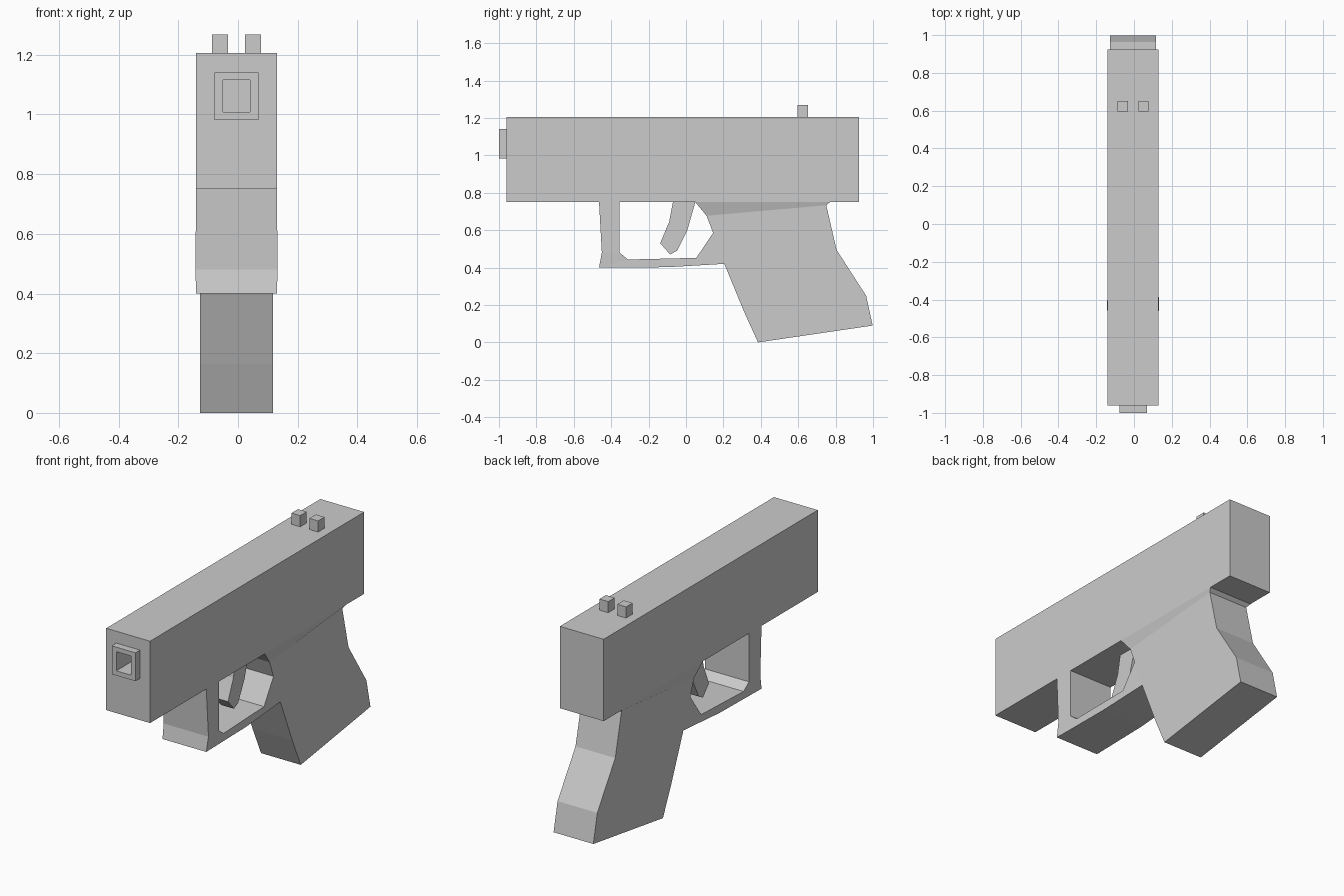
import bpy, bmesh

if "Cube" in bpy.data.objects:
    bpy.data.objects.remove(bpy.data.objects["Cube"])

CX = -0.005  # the body sits slightly off the x axis


def finish(name, bm):
    bmesh.ops.recalc_face_normals(bm, faces=bm.faces[:])
    mesh = bpy.data.meshes.new(name)
    bm.to_mesh(mesh)
    bm.free()
    obj = bpy.data.objects.new(name, mesh)
    bpy.context.collection.objects.link(obj)
    return obj


def box(name, x, y, z):
    bm = bmesh.new()
    bmesh.ops.create_cube(bm, size=1)
    for v in bm.verts:
        v.co = [(a + b) / 2 + c * (b - a) for (a, b), c in zip((x, y, z), v.co)]
    return finish(name, bm)


def plate(name, points, regions):
    """Side regions mirrored about CX and bridged; points are (y, z, half width)."""
    bm = bmesh.new()
    left, right = [[bm.verts.new((CX + s * w, y, z)) for y, z, w in points]
                   for s in (-1, 1)]
    for r in regions:
        for side in (left, right):
            bm.faces.new([side[i] for i in r])
    edges = [(a, b) for r in regions for a, b in zip(r, r[1:] + r[:1])]
    for a, b in edges:
        if (b, a) not in edges:
            bm.faces.new((left[a], left[b], right[b], right[a]))
    return finish(name, bm)


def cut(obj, cutter):
    mod = obj.modifiers.new("bore", 'BOOLEAN')
    mod.operation = 'DIFFERENCE'
    mod.solver = 'EXACT'
    mod.object = cutter
    bpy.context.view_layer.objects.active = obj
    bpy.ops.object.modifier_apply(modifier=mod.name)


# Slide and muzzle with a square bore
slide = box("slide", (-0.14, 0.13), (-0.96, 0.925), (0.75, 1.206))
muzzle = box("muzzle", (-0.078, 0.068), (-1.0, -0.96), (0.982, 1.14))
bore = box("bore_cutter", (-0.05, 0.04), (-1.1, -0.75), (1.008, 1.115))
bore.hide_render = True
cut(slide, bore)
cut(muzzle, bore)
bpy.data.objects.remove(bore)

# Pair of rear sights
for side, x in (("left", -0.06), ("right", 0.05)):
    box("rear_sight_" + side, (x - 0.027, x + 0.027), (0.595, 0.652), (1.206, 1.268))

# Trigger guard and grip in one body, flaring to the slide at the top
T, G = 0.135, 0.1225
frame = [
    (-0.465, 0.75, T), (-0.45, 0.48, 0.138), (-0.465, 0.40, T), (-0.1, 0.402, 0.13),
    (0.205, 0.42, G), (0.31, 0.165, G), (0.385, 0.0, G), (0.998, 0.09, G),
    (0.963, 0.25, G), (0.805, 0.495, G), (0.75, 0.733, G), (0.77, 0.75, T),
    (0.05, 0.75, T), (0.11, 0.677, G), (0.145, 0.585, G), (0.055, 0.452, 0.127),
    (-0.31, 0.443, 0.133), (-0.355, 0.48, T), (-0.355, 0.75, T),
]
plate("grip_and_guard", frame, [
    [0, 1, 17, 18], [1, 2, 16, 17], [2, 3, 15, 16], [3, 4, 14, 15],
    [4, 5, 6, 7, 8, 9, 10, 13, 14], [13, 10, 11, 12],
])

# Curved trigger
W = 0.04
trigger = [(-0.07, 0.75, W), (-0.09, 0.645, W), (-0.138, 0.53, W), (-0.085, 0.47, W),
           (-0.048, 0.49, W), (0.007, 0.6, W), (0.05, 0.75, W)]
plate("trigger", trigger, [[0, 1, 5, 6], [1, 2, 3, 4, 5]])
